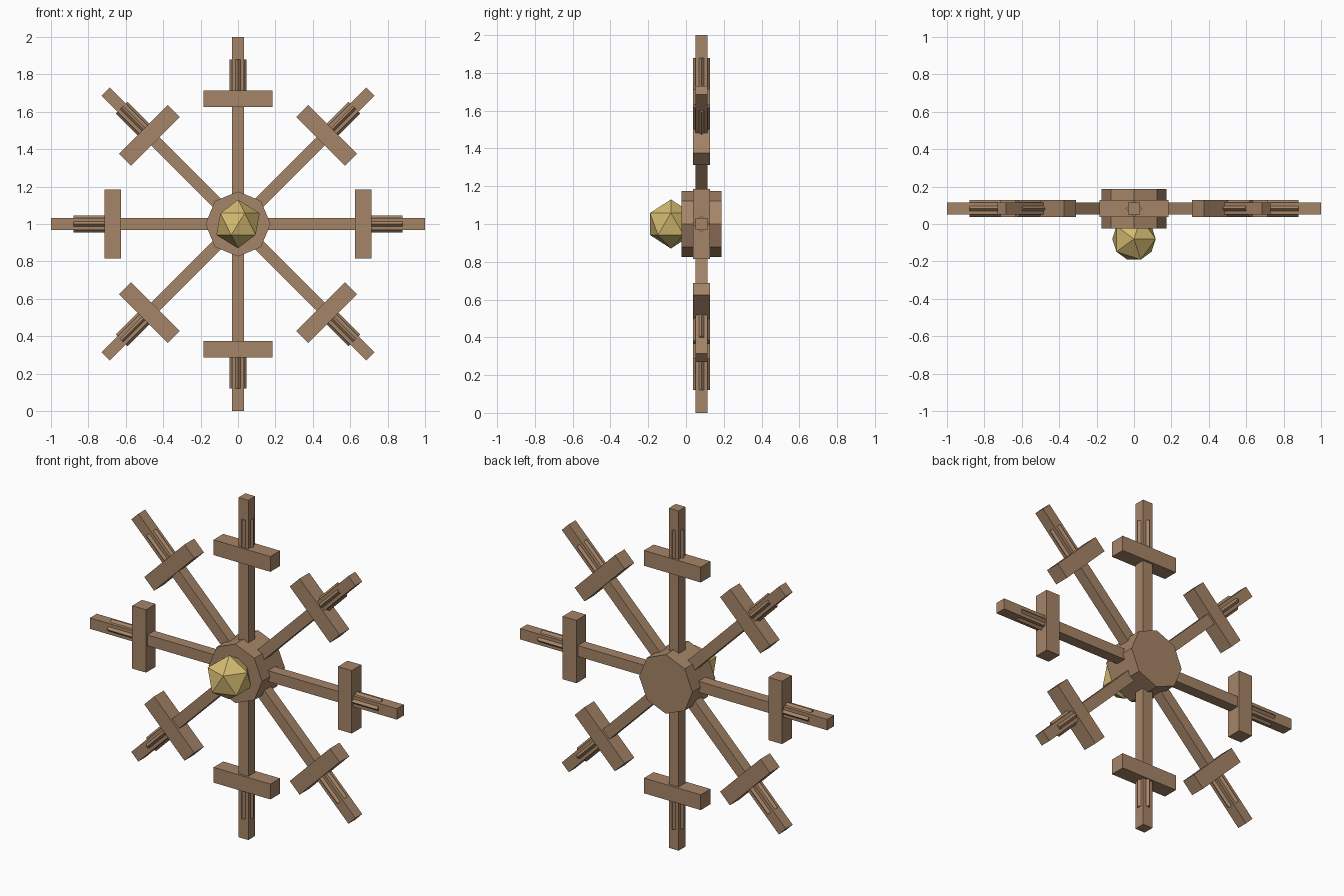
import bpy
import math
from mathutils import Matrix, Vector

cube = bpy.data.objects.get("Cube")
if cube:
    bpy.data.objects.remove(cube, do_unlink=True)


def material(name, rgb):
    mat = bpy.data.materials.new(name)
    mat.use_nodes = True
    mat.diffuse_color = (*rgb, 1)
    mat.node_tree.nodes["Principled BSDF"].inputs["Base Color"].default_value = (*rgb, 1)
    return mat


wood = material("brown_wood", (0.38, 0.235, 0.138))
gold = material("pale_gold", (0.66, 0.50, 0.165))

SPOKES = 8
HUB = Vector((0, 0.082, 1))


def finish(name, mat):
    obj = bpy.context.object
    obj.name = obj.data.name = name
    obj.data.materials.append(mat)
    return obj


def box(name, size, local, turn):
    """Box placed in the spoke's own frame (z outward), then turned about the hub."""
    bpy.ops.mesh.primitive_cube_add(size=1)
    obj = finish(name, wood)
    obj.data.transform(turn @ Matrix.Translation(local) @ Matrix.Diagonal((*size, 1)))
    return obj


# Octagonal hub with corners on the axes
bpy.ops.mesh.primitive_cylinder_add(vertices=8, radius=0.174, depth=0.212,
                                    location=HUB, rotation=(math.pi / 2, 0, 0))
finish("hub", wood)

# Faceted gem on the front of the hub
bpy.ops.mesh.primitive_ico_sphere_add(subdivisions=1, radius=0.13, location=(0, -0.08, 1))
finish("gem", gold)

# Spokes, each with a crossbar and a ridged collar
for i in range(SPOKES):
    turn = Matrix.Translation(HUB) @ Matrix.Rotation(i * math.tau / SPOKES, 4, 'Y')
    box(f"spoke_{i + 1}", (0.064, 0.064, 1), (0, 0, 0.5), turn)
    box(f"crossbar_{i + 1}", (0.37, 0.09, 0.09), (0, 0, 0.67), turn)
    # Diamond-section collar whose edges stand out of the spoke faces
    bpy.ops.mesh.primitive_cylinder_add(vertices=4, radius=0.045, depth=0.22)
    collar = finish(f"collar_{i + 1}", wood)
    collar.data.transform(turn @ Matrix.Translation((0, 0, 0.77)))
